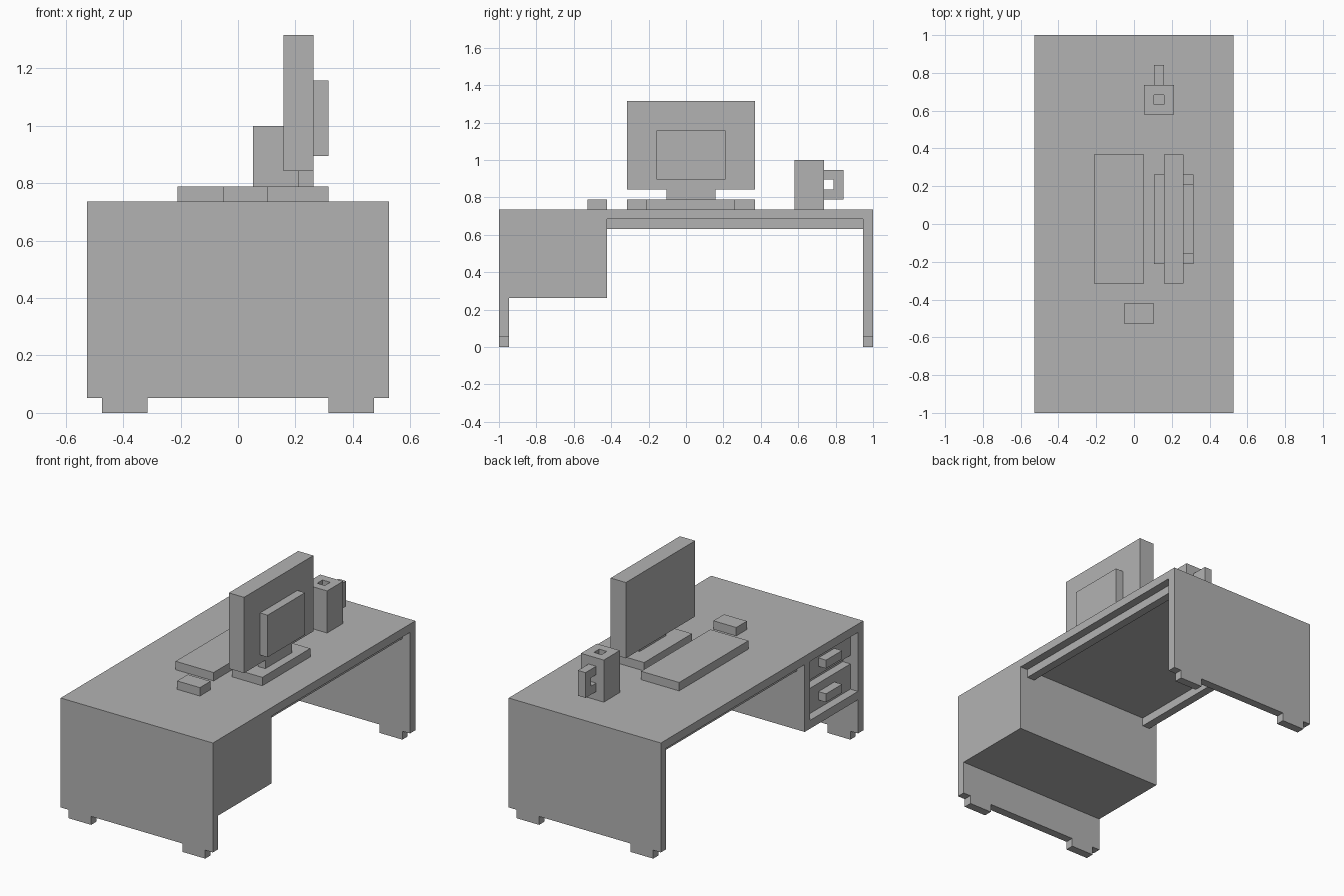
import bpy
import bmesh
from mathutils import Vector

if "Cube" in bpy.data.objects:
    bpy.data.objects.remove(bpy.data.objects["Cube"], do_unlink=True)

U = 1 / 19  # the whole desk sits on a block grid of this size

grey = bpy.data.materials.new("plain_grey")
grey.use_nodes = True
colour = (0.45, 0.45, 0.45, 1)
grey.diffuse_color = colour
grey.node_tree.nodes["Principled BSDF"].inputs["Base Color"].default_value = colour


def extrude_profile(name, profile, x0, x1):
    """Extrude a (y, z) outline along x, all in grid units."""
    bm = bmesh.new()
    face = bm.faces.new([bm.verts.new(Vector((x0, y, z)) * U) for y, z in profile])
    grown = bmesh.ops.extrude_face_region(bm, geom=[face])["geom"]
    verts = [g for g in grown if isinstance(g, bmesh.types.BMVert)]
    bmesh.ops.translate(bm, verts=verts, vec=((x1 - x0) * U, 0, 0))
    bmesh.ops.recalc_face_normals(bm, faces=bm.faces)
    mesh = bpy.data.meshes.new(name)
    bm.to_mesh(mesh)
    bm.free()
    mesh.materials.append(grey)
    obj = bpy.data.objects.new(name, mesh)
    bpy.context.collection.objects.link(obj)
    return obj


def box(name, x, y, z):
    """Box from (low, high) pairs in grid units."""
    outline = [(y[0], z[0]), (y[1], z[0]), (y[1], z[1]), (y[0], z[1])]
    return extrude_profile(name, outline, *x)


def cut(target, x, y, z):
    """Carve a box out of the target."""
    cutter = box("cutter", x, y, z)
    cutter.hide_render = True
    mod = target.modifiers.new("opening", "BOOLEAN")
    mod.operation = "DIFFERENCE"
    mod.solver = "EXACT"
    mod.object = cutter
    bpy.context.view_layer.objects.active = target
    bpy.ops.object.modifier_apply(modifier=mod.name)
    bpy.data.objects.remove(cutter, do_unlink=True)


# Desk: top, end panels and drawer cabinet as one outline
desk = extrude_profile("desk_body", [
    (-19, 1), (-18, 1), (-18, 5), (-8, 5), (-8, 13),
    (18, 13), (18, 1), (19, 1), (19, 14), (-19, 14)], -10, 10)
cut(desk, (-11, -8), (-18, -9), (6, 13))

# Drawers with pull handles
for label, z in (("lower", 6), ("upper", 10)):
    box(label + "_drawer", (-9, -8), (-18, -9), (z, z + 3))
    box(label + "_drawer_handle", (-10, -9), (-15, -12), (z + 1, z + 2))

# Rails under the top, and feet under the end panels
for side, x in (("left", 8), ("right", -9)):
    box(side + "_rail", (x, x + 1), (-8, 18), (12, 13))
for side, x in (("left", 6), ("right", -9)):
    for end, y in (("front", -19), ("back", 18)):
        box(f"{end}_{side}_foot", (x, x + 3), (y, y + 1), (0, 1))

# Keyboard and mouse
box("keyboard", (-4, 1), (-6, 7), (14, 15))
box("mouse", (-1, 2), (-10, -8), (14, 15))

# Monitor
box("monitor_base", (2, 6), (-4, 5), (14, 15))
box("monitor_neck", (4, 5), (-2, 3), (15, 16))
box("monitor_screen", (3, 5), (-6, 7), (16, 25))
box("monitor_back", (5, 6), (-3, 4), (17, 22))

# Mug with a hollow and a looped handle
mug = box("mug", (1, 4), (11, 14), (14, 19))
cut(mug, (2, 3), (12, 13), (15, 20))
extrude_profile("mug_handle", [
    (14, 15), (16, 15), (16, 18), (14, 18),
    (14, 17), (15, 17), (15, 16), (14, 16)], 2, 3)
